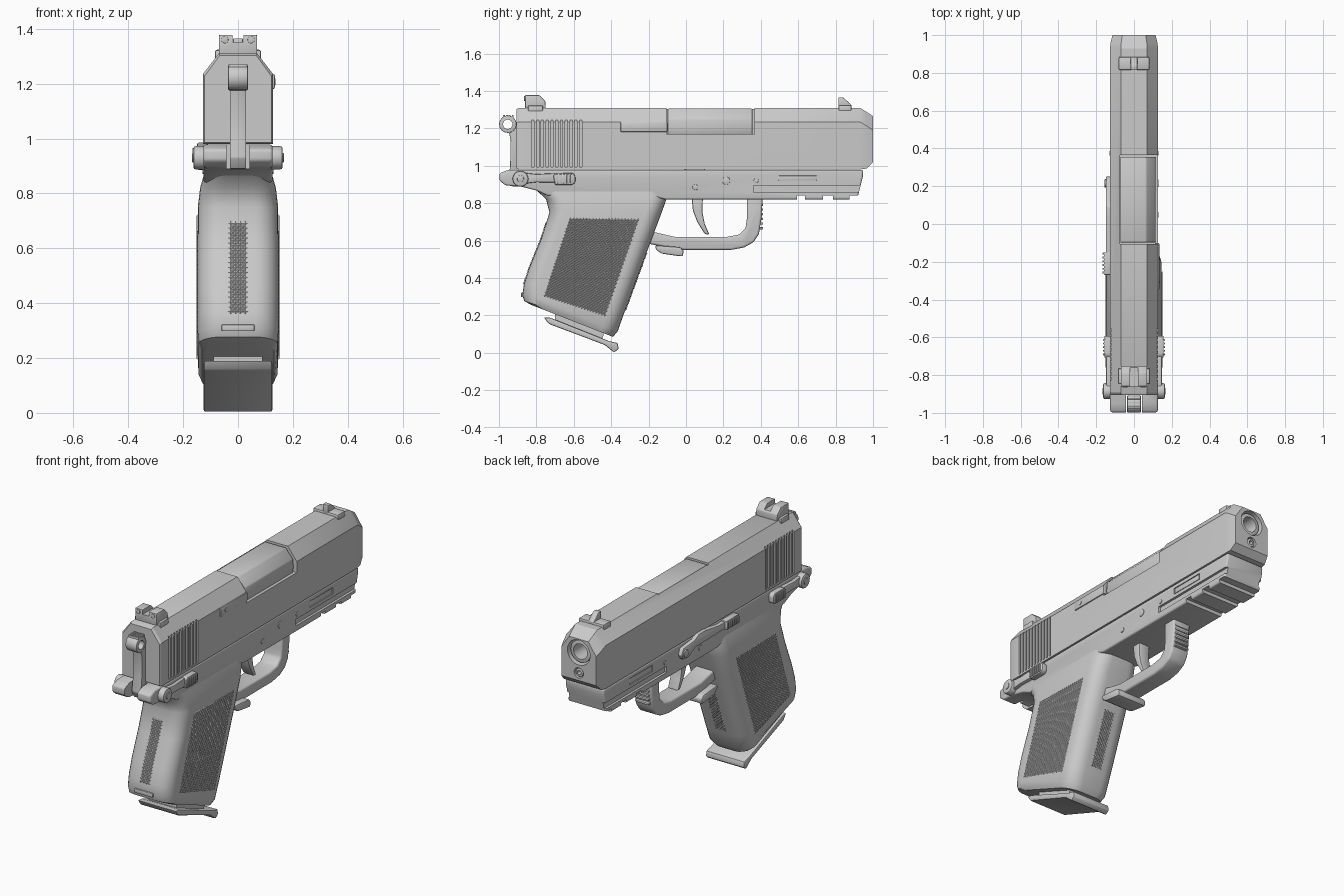
import bpy, bmesh
from math import cos, sin, pi, radians
from mathutils import Vector

if "Cube" in bpy.data.objects:
    bpy.data.objects.remove(bpy.data.objects["Cube"])

def finish(name, bm, bevel=0, seg=2, angle=32):
    bmesh.ops.recalc_face_normals(bm, faces=bm.faces)
    if bevel:
        edges = [e for e in bm.edges if len(e.link_faces) == 2 and e.calc_face_angle() > radians(25)]
        bmesh.ops.bevel(bm, geom=edges, offset=bevel, segments=seg, profile=0.5, affect='EDGES', clamp_overlap=True)
    me = bpy.data.meshes.new(name)
    bm.to_mesh(me)
    bm.free()
    ob = bpy.data.objects.new(name, me)
    bpy.context.collection.objects.link(ob)
    me.shade_smooth()
    me.set_sharp_from_angle(angle=radians(angle))
    return ob

def loft(name, rings, bevel=0, seg=2):
    bm = bmesh.new()
    vs = [[bm.verts.new(p) for p in r] for r in rings]
    n = len(rings[0])
    for a, b in zip(vs, vs[1:]):
        for i in range(n):
            bm.faces.new((a[i], a[(i + 1) % n], b[(i + 1) % n], b[i]))
    bm.faces.new(vs[0])
    bm.faces.new(vs[-1])
    return finish(name, bm, bevel, seg)

def prism(name, pts, x0, x1, bevel=0, seg=2):
    """Side profile of (y, z) points extruded across x."""
    return loft(name, [[(x, y, z) for y, z in pts] for x in (x0, x1)], bevel, seg)

def boxes(name, lst, bevel=0):
    bm = bmesh.new()
    for x0, x1, y0, y1, z0, z1 in lst:
        r = bmesh.ops.create_cube(bm, size=1)
        for v in r['verts']:
            v.co = ((x0 + x1) / 2 + v.co.x * (x1 - x0), (y0 + y1) / 2 + v.co.y * (y1 - y0),
                    (z0 + z1) / 2 + v.co.z * (z1 - z0))
    return finish(name, bm, bevel, 2)

def cyl(name, axis, a, b, c, r, bevel=0, n=32):
    """Cylinder along 'x' (centre y, z) or 'y' (centre x, z)."""
    y, z = c
    def p(t, k):
        u, w = y + r * cos(2 * pi * k / n), z + r * sin(2 * pi * k / n)
        return (t, u, w) if axis == 'x' else (u, t, w)
    return loft(name, [[p(t, k) for k in range(n)] for t in (a, b)], bevel)

def cut(ob, cutter):
    m = ob.modifiers.new('cut', 'BOOLEAN')
    m.operation, m.solver, m.object = 'DIFFERENCE', 'EXACT', cutter
    bpy.context.view_layer.update()
    me = bpy.data.meshes.new_from_object(ob.evaluated_get(bpy.context.evaluated_depsgraph_get()))
    ob.modifiers.clear()
    ob.data = me
    bpy.data.objects.remove(cutter)
    me.shade_smooth()
    me.set_sharp_from_angle(angle=radians(32))

def knurl(name, point, out, nu, nv, h=0.005):
    """Diamond checkering over a surface point(u, v)."""
    bm = bmesh.new()
    out = Vector(out)
    for i in range(1, nu):
        for j in range(1, nv):
            if (i + j) % 2:
                continue
            q = [bm.verts.new(point((i + a) / nu, (j + b) / nv) + out * 0.001)
                 for a, b in ((1, 0), (0, 1), (-1, 0), (0, -1))]
            top = bm.verts.new(point(i / nu, j / nv) + out * h)
            for k in range(4):
                bm.faces.new((q[k], q[(k + 1) % 4], top))
    return finish(name, bm, angle=10)

# Slide: chamfered section, tapered at the muzzle
def slide_ring(y, w, top, bot):
    return [(s * x * w, y, z) for s, x, z in ((1, .128, bot), (1, .128, top - .075), (1, .07, top),
                                             (-1, .07, top), (-1, .128, top - .075), (-1, .128, bot))]
slide = loft('slide', [slide_ring(-.905, .95, 1.303, .985), slide_ring(-.893, 1, 1.31, .98),
                       slide_ring(.93, 1, 1.31, .98), slide_ring(.965, .96, 1.288, .985),
                       slide_ring(1.0, .89, 1.265, 1.02)])
cut(slide, boxes('port_cutter', [(-.075, .2, -.105, .365, 1.17, 1.4)]))
cut(slide, boxes('serration_cutter', [(s * .128 - .01, s * .128 + .01, y, y + .013, .992, 1.245)
                                      for s in (1, -1) for y in [-.825 + .0255 * i for i in range(11)]]))
cut(slide, cyl('bore_cutter', 'y', .8, 1.1, (0, 1.185), .074))
cut(slide, cyl('guide_cutter', 'y', .9, 1.1, (0, 1.065), .03))

# Barrel, chamber hood, guide rod, extractor
barrel = cyl('barrel', 'y', .7, .985, (0, 1.185), .066, .006)
cut(barrel, cyl('barrel_cutter', 'y', .75, 1.1, (0, 1.185), .045))
rod = cyl('guide_rod', 'y', .85, .995, (0, 1.065), .025, .004)
cut(rod, cyl('rod_cutter', 'y', .96, 1.1, (0, 1.065), .012))
hood = [(-.072, 1.16), (.108, 1.16), (.116, 1.2), (.112, 1.25), (.065, 1.305), (-.072, 1.305)]
loft('chamber_hood', [[(x, y, z) for x, z in hood] for y in (-.098, .355)], .005)
boxes('extractor', [(.11, .134, -.35, -.1, 1.18, 1.235)], .006)
cyl('extractor_pin', 'x', .12, .137, (-.30, 1.207), .012)

# Sights
rear = prism('rear_sight', [(-.86, 1.30), (-.86, 1.378), (-.785, 1.378), (-.752, 1.345), (-.75, 1.30)], -.07, .07, .005)
cut(rear, boxes('notch_cutter', [(-.02, .02, -.9, -.7, 1.352, 1.42)]))
boxes('rear_sight_base', [(-.084, .084, -.845, -.765, 1.285, 1.322)], .006)
for s in (1, -1):
    cyl('sight_screw', 'y', -.866, -.85, (s * .048, 1.36), .013, .002, 16)
prism('front_sight_blade', [(.815, 1.31), (.815, 1.365), (.84, 1.365), (.885, 1.325), (.885, 1.31)], -.018, .018, .004)
boxes('front_sight_base', [(-.082, .082, .815, .885, 1.285, 1.325)], .008)

# Frame with dust cover, rail and tail
frame = prism('frame', [(-.95, .978), (.948, .978), (.945, .94), (.915, .82), (-.11, .82), (-.2, .84), (-.74, .84),
                        (-.80, .868), (-.88, .888), (-.965, .895), (-.997, .92), (-.997, .96)], -.126, .126, .01, 3)
cut(frame, boxes('slot_cutter', [(-.042, .042, -1.1, -.9, .87, 1.1)]))
cut(frame, boxes('rail_cutter', [(s * .128 - .016, s * .128 + .016, .36, 1.1, .857, .895) for s in (1, -1)]
                 + [(-.2, .2, a, b, .7, .84) for a, b in ((.594, .636), (.733, .786), (.875, 1.0))]))
cut(frame, boxes('plate_cutter', [(s * .128 - .008, s * .128 + .008, .49, .705, .915, .952) for s in (1, -1)]))
boxes('rail_plate', [(-.123, .123, .495, .70, .92, .947)], .003)
for y, z, r in ((.05, .885, .015), (.215, .92, .021), (.375, .92, .013)):
    cyl('frame_pin', 'x', -.13, .13, (y, z), r, .003)

# Grip: rounded sections from top to bottom (front y, z, back y, z, half width)
SEC = [(-.10, .87, -.80, .87, .124), (-.105, .82, -.748, .82, .138), (-.128, .755, -.73, .75, .146),
       (-.175, .63, -.775, .61, .147), (-.235, .47, -.838, .455, .147), (-.29, .32, -.866, .37, .147),
       (-.335, .20, -.875, .31, .147), (-.365, .115, -.865, .277, .144), (-.39, .085, -.83, .257, .132)]
def grip_ring(fy, fz, by, bz, w, r=.085, n=7):
    f, b = Vector((0, fy, fz)), Vector((0, by, bz))
    c, d = (f + b) / 2, (f - b).normalized()
    L, pts = (f - b).length / 2, []
    for q, (sx, sd) in enumerate(((1, 1), (-1, 1), (-1, -1), (1, -1))):
        for k in range(n):
            a = pi / 2 * (q + k / (n - 1))
            pts.append(c + d * (sd * (L - r) + r * sin(a)) + Vector((sx * (w - r) + r * cos(a), 0, 0)))
    return pts
loft('grip', [grip_ring(*s) for s in SEC])
boxes('grip_heel_lip', [(-.06, .06, -.882, -.84, .298, .322)], .004)

# Checkered panels
def strap(z, k):
    for a, b in zip(SEC, SEC[1:]):
        if a[k + 1] >= z >= b[k + 1]:
            t = (a[k + 1] - z) / (a[k + 1] - b[k + 1])
            return a[k] + t * (b[k] - a[k])
TL, TR, BR, BL = (Vector(p) for p in ((-.625, .725), (-.245, .718), (-.43, .19), (-.765, .30)))
for s in (1, -1):
    def side(u, v, s=s):
        p = (TL * (1 - u) + TR * u) * (1 - v) + (BL * (1 - u) + BR * u) * v
        return Vector((s * .147, p.x, p.y))
    knurl('side_panel', side, (s, 0, 0), 44, 50)
knurl('back_panel', lambda u, v: Vector((-.037 + .074 * u, strap(.70 - .34 * v, 2), .70 - .34 * v)), (0, -1, 0), 8, 38)
knurl('front_panel', lambda u, v: Vector((-.04 + .08 * u, strap(.54 - .32 * v, 0), .54 - .32 * v)), (0, 1, 0), 8, 36)

# Magazine base
prism('magazine_body', [(-.70, .27), (-.42, .15), (-.45, .07), (-.70, .16)], -.09, .09)
prism('magazine_base', [(-.76, .19), (-.725, .187), (-.41, .062), (-.365, .052), (-.36, .02), (-.385, .002),
                        (-.435, .042), (-.735, .155)], -.125, .125, .007)

# Trigger, guard and release paddle
prism('trigger', [(.03, .83), (.09, .83), (.088, .75), (.10, .69), (.125, .632), (.10, .635), (.06, .70), (.037, .76)],
      -.035, .035, .008)
prism('trigger_guard', [(-.22, .66), (-.15, .64), (-.06, .62), (.22, .62), (.285, .632), (.318, .665), (.326, .72),
                        (.326, .83), (.41, .83), (.403, .72), (.39, .635), (.36, .59), (.31, .563), (.24, .55),
                        (-.02, .55), (-.16, .575), (-.24, .59)], -.058, .058, .012, 3)
boxes('guard_ribs', [(-.045, .045, .385, .412, z, z + .012) for z in [.66 + .025 * i for i in range(6)]], .003)
prism('release_paddle', [(-.165, .575), (-.03, .565), (-.012, .545), (-.018, .515), (-.06, .52), (-.13, .53), (-.16, .55)],
      -.095, .095, .008)

# Hammer
prism('hammer_body', [(-.895, .89), (-.895, 1.22), (-.925, 1.25), (-.95, 1.19), (-.938, 1.14), (-.94, 1.0), (-.95, .93),
                      (-.93, .89)], -.03, .03, .004)
for nm in ('hammer_body',):
    cut(bpy.data.objects[nm], cyl('hole_cutter_a', 'x', -.1, .1, (-.953, 1.222), .025))
ring = cyl('hammer_head', 'x', -.036, .036, (-.953, 1.222), .046, .004)
cut(ring, cyl('hole_cutter_b', 'x', -.1, .1, (-.953, 1.222), .025))
boxes('hammer_ribs', [(-.034, .034, y, y + .009, 1.25, 1.272) for y in (-.978, -.962, -.946, -.93)], .002)

# Safety levers on both sides
for s in (1, -1):
    cyl('safety_pivot', 'x', s * .10, s * .163, (-.885, .93), .042, .008)
    cyl('safety_screw', 'x', s * .15, s * .167, (-.885, .93), .018, .003)
    prism('safety_arm', [(-.89, .965), (-.80, .955), (-.70, .96), (-.70, .91), (-.80, .912), (-.89, .9)],
          s * .115, s * .147, .006)
    prism('safety_pad', [(-.71, .95), (-.69, .962), (-.605, .962), (-.592, .945), (-.592, .91), (-.61, .897), (-.70, .897)],
          s * .115, s * .157, .007)
    boxes('safety_ribs', [(min(s * .14, s * .163), max(s * .14, s * .163), y, y + .01, .905, .955)
                          for y in [-.695 + .019 * i for i in range(5)]], .002)

# Slide stop on the left side
prism('slide_stop', [(-.26, .945), (-.25, .968), (-.1, .965), (.03, .985), (.09, .985), (.13, .965), (.235, .955), (.252, .92),
                     (.235, .89), (.19, .885), (.12, .92), (-.25, .925)], -.11, -.149, .006)
cyl('slide_stop_pin', 'x', -.13, -.156, (.215, .92), .022, .004)
boxes('slide_stop_pad', [(-.16, -.12, -.27, -.15, .918, .972)], .006)
boxes('slide_stop_ribs', [(-.166, -.14, y, y + .01, .925, .965) for y in [-.262 + .02 * i for i in range(6)]], .002)
